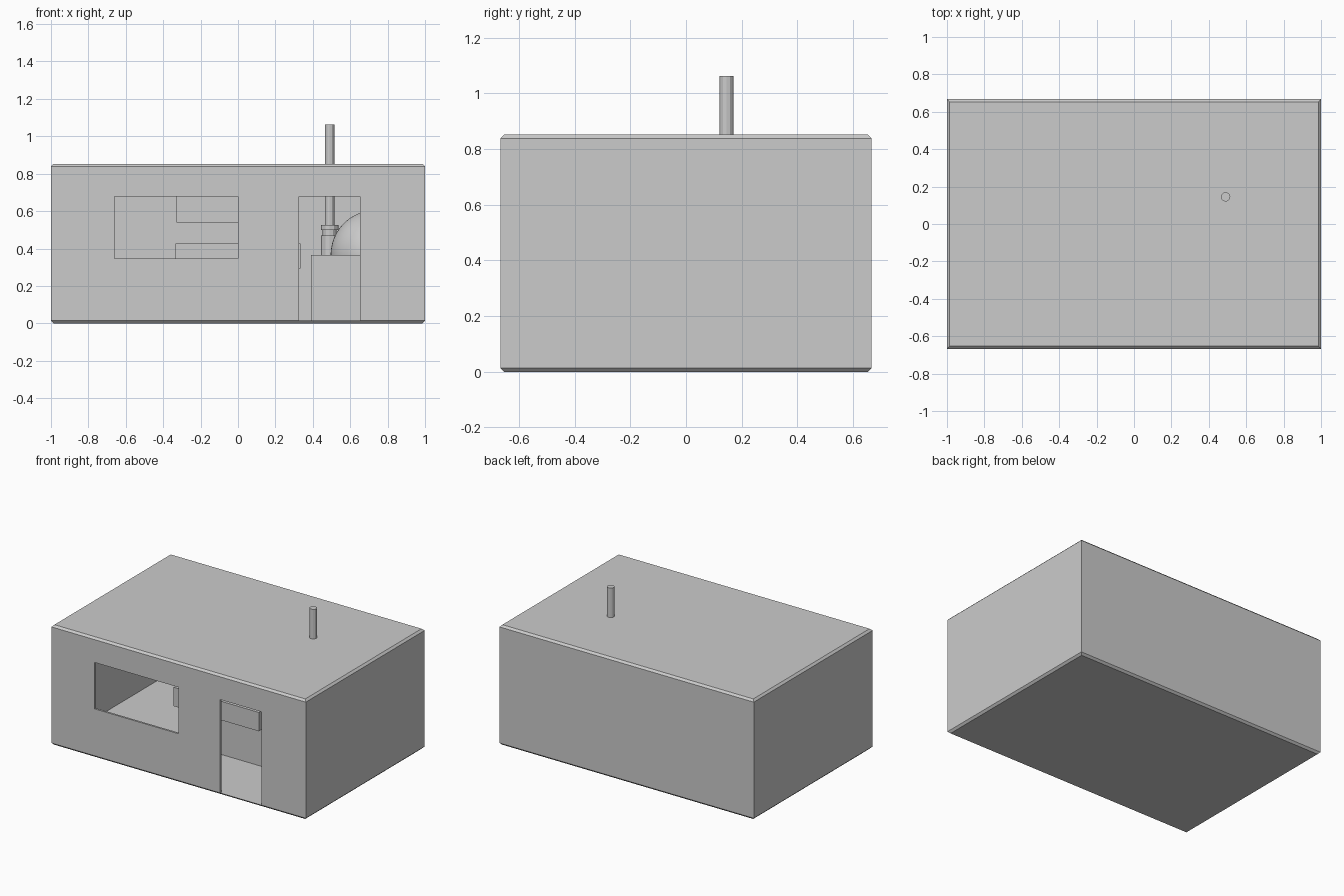
import bpy, bmesh
from mathutils import Matrix

if "Cube" in bpy.data.objects:
    bpy.data.objects.remove(bpy.data.objects["Cube"])

T = 0.014  # wall thickness


def finish(name, bm):
    me = bpy.data.meshes.new(name)
    bm.to_mesh(me)
    bm.free()
    ob = bpy.data.objects.new(name, me)
    bpy.context.collection.objects.link(ob)
    return ob


def box(name, x, y, z, chamfer=0):
    bm = bmesh.new()
    size = [b - a for a, b in (x, y, z)]
    mid = [(a + b) / 2 for a, b in (x, y, z)]
    bmesh.ops.create_cube(bm, size=1, matrix=Matrix.Translation(mid) @ Matrix.Diagonal((*size, 1)))
    if chamfer:
        # only the edges around the top and bottom
        rim = [e for e in bm.edges if abs(e.verts[0].co.z - e.verts[1].co.z) < 1e-5]
        bmesh.ops.bevel(bm, geom=rim, offset=chamfer, segments=1, affect='EDGES')
    return finish(name, bm)


def cylinder(name, x, y, z, r, sides):
    bm = bmesh.new()
    bmesh.ops.create_cone(bm, cap_ends=True, segments=sides, radius1=r, radius2=r, depth=z[1] - z[0],
                          matrix=Matrix.Translation((x, y, (z[0] + z[1]) / 2)))
    return finish(name, bm)


# Building shell: hollow chamfered box with a window and a doorway
shell = box("building_shell", (-1, 1), (-0.667, 0.667), (0, 0.853), 0.014)
cutters = [
    box("room_cutter", (-1 + T, 1 - T), (-0.667 + T, 0.667 - T), (T, 0.853 - T)),
    box("window_cutter", (-0.66, 0), (-0.8, -0.6), (0.347, 0.677)),
    box("door_cutter", (0.327, 0.653), (-0.8, -0.6), (T, 0.677)),
]
for c in cutters:
    m = shell.modifiers.new(c.name, 'BOOLEAN')
    m.operation = 'DIFFERENCE'
    m.solver = 'EXACT'
    m.object = c
bpy.context.view_layer.update()
result = bpy.data.meshes.new_from_object(shell.evaluated_get(bpy.context.evaluated_depsgraph_get()))
shell.modifiers.clear()
shell.data = result
for c in cutters:
    bpy.data.objects.remove(c)

# Serving counter with a deep overhanging top, and a cabinet above it
box("counter_body", (-0.315, 0.315), (-0.183, 0.17), (T, 0.293))
box("counter_top", (-0.335, 0.335), (-0.245, 0.23), (0.293, 0.427))
box("hanging_cabinet", (-0.33, 0.327), (-0.18, 0.17), (0.54, 0.72))

# Oven: plinth and dome
box("oven_plinth", (0.39, 0.97), (-0.26, 0.32), (T, 0.365))
bm = bmesh.new()
bmesh.ops.create_uvsphere(bm, u_segments=48, v_segments=24, radius=0.24,
                          matrix=Matrix.Translation((0.735, 0.02, 0.365)))
bmesh.ops.bisect_plane(bm, geom=bm.verts[:] + bm.edges[:] + bm.faces[:],
                       plane_co=(0, 0, 0.364), plane_no=(0, 0, 1), clear_inner=True)
for f in bm.faces:
    f.smooth = True
finish("oven_dome", bm)

# Flue: foot, neck, collar and chimney pipe through the roof
for name, z, r in (("flue_foot", (0.365, 0.47), 0.047), ("flue_neck", (0.47, 0.5), 0.037),
                   ("flue_collar", (0.5, 0.525), 0.047), ("chimney_pipe", (0.525, 1.063), 0.025)):
    cylinder(name, 0.49, 0.145, z, r, 12)
